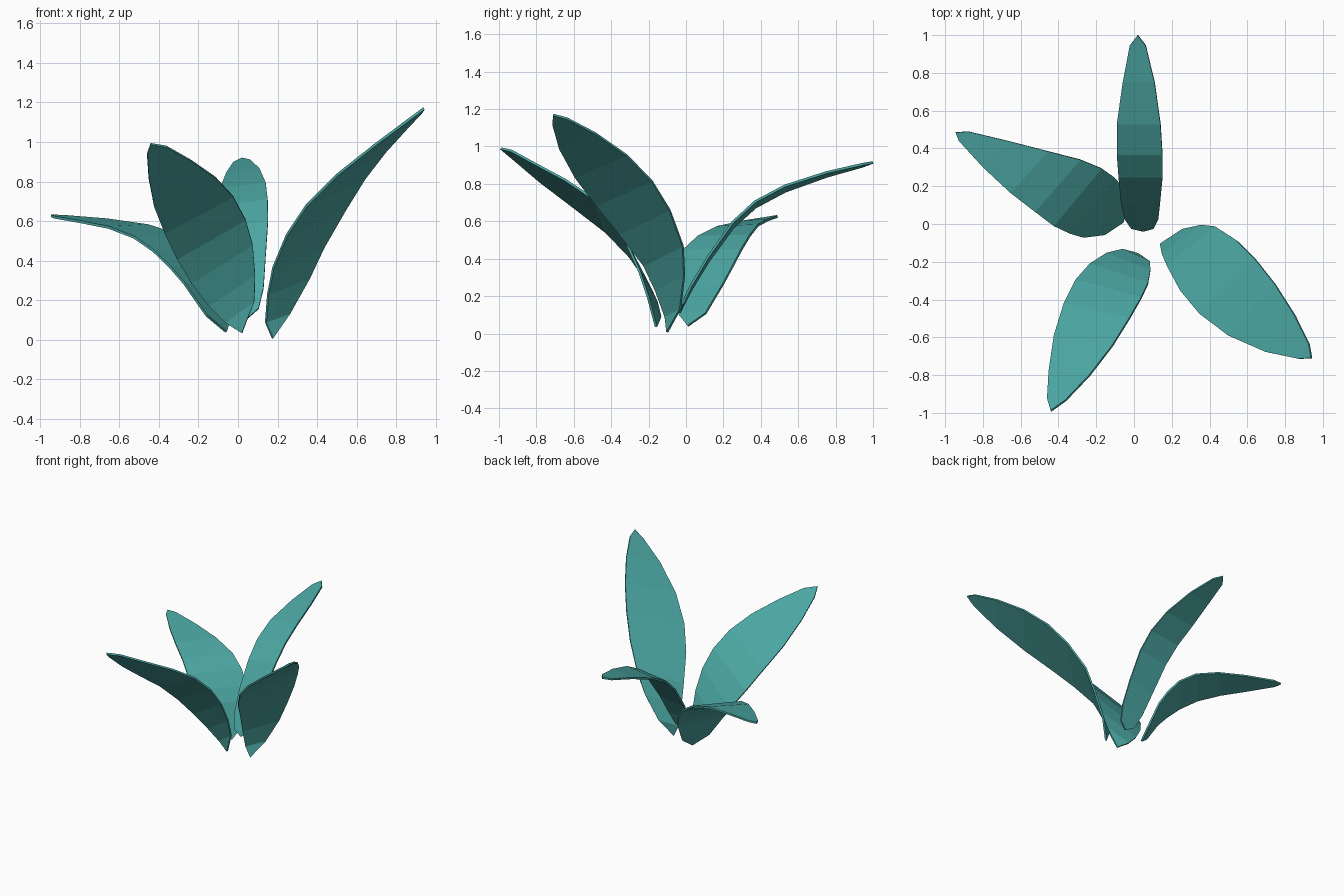
import bpy
from mathutils import Vector

teal = bpy.data.materials.new("teal_leaf")
teal.diffuse_color = (0.07, 0.38, 0.36, 1)


def leaf(name, tip_across, base_across, spine):
    """Pointed blade: spine rows are (x, y, z, width) from tip to base;
    the blade twists from tip_across to base_across."""
    a, b = Vector(tip_across), Vector(base_across)
    n = len(spine)
    verts, rows = [], []
    for i, (x, y, z, w) in enumerate(spine):
        c = Vector((x, y, z))
        start = len(verts)
        if w == 0:
            verts.append(c)
            rows.append([start])
        else:
            d = a.lerp(b, i / (n - 1)).normalized() * (w / 2)
            verts += [c - d, c + d]
            rows.append([start, start + 1])
    faces = [r + s[::-1] for r, s in zip(rows, rows[1:])]
    mesh = bpy.data.meshes.new(name)
    mesh.from_pydata(verts, [], faces)
    mesh.materials.append(teal)
    obj = bpy.data.objects.new(name, mesh)
    bpy.context.collection.objects.link(obj)
    solid = obj.modifiers.new("thickness", 'SOLIDIFY')
    solid.thickness = 0.013
    solid.offset = 0
    return obj


# Tall leaf on the right
leaf("right_leaf", (.5, .8, .3), (.85, .5, .3), [
    (.94, -.71, 1.17, 0), (.90, -.675, 1.135, .10), (.775, -.58, 1.03, .26),
    (.625, -.455, .895, .385), (.495, -.33, .75, .434), (.395, -.22, .595, .418),
    (.305, -.12, .415, .345), (.255, -.085, .27, .27), (.20, -.07, .11, .15),
    (.175, -.10, .007, 0)])

# Front leaf leaning left
leaf("front_leaf", (.95, -.03, .35), (.74, -.38, .58), [
    (-.44, -.99, .99, 0), (-.41, -.93, .957, .106), (-.343, -.79, .858, .236),
    (-.268, -.618, .745, .348), (-.198, -.463, .633, .40), (-.135, -.345, .508, .41),
    (-.08, -.265, .383, .377), (-.03, -.203, .25, .295), (.01, -.17, .14, .19),
    (.02, -.16, .035, 0)])

# Low arching leaf on the left
leaf("left_leaf", (.72, .7, .1), (.57, .81, -.1), [
    (-.945, .485, .627, 0), (-.903, .465, .622, .07), (-.73, .368, .602, .195),
    (-.555, .275, .573, .297), (-.405, .203, .52, .366), (-.30, .143, .447, .396),
    (-.225, .10, .362, .38), (-.168, .065, .275, .34), (-.10, .025, .115, .2),
    (-.06, .01, .04, 0)])

# Narrow leaf bending to the back
leaf("back_leaf", (.98, 0, .13), (.98, 0, .13), [
    (.02, 1.0, .915, 0), (.02, .945, .90, .085), (.025, .75, .85, .17),
    (.025, .53, .775, .233), (.03, .37, .69, .243), (.035, .25, .58, .235),
    (.035, .12, .40, .21), (.04, .03, .25, .18), (.045, -.02, .15, .12),
    (.05, -.035, .11, 0)])
